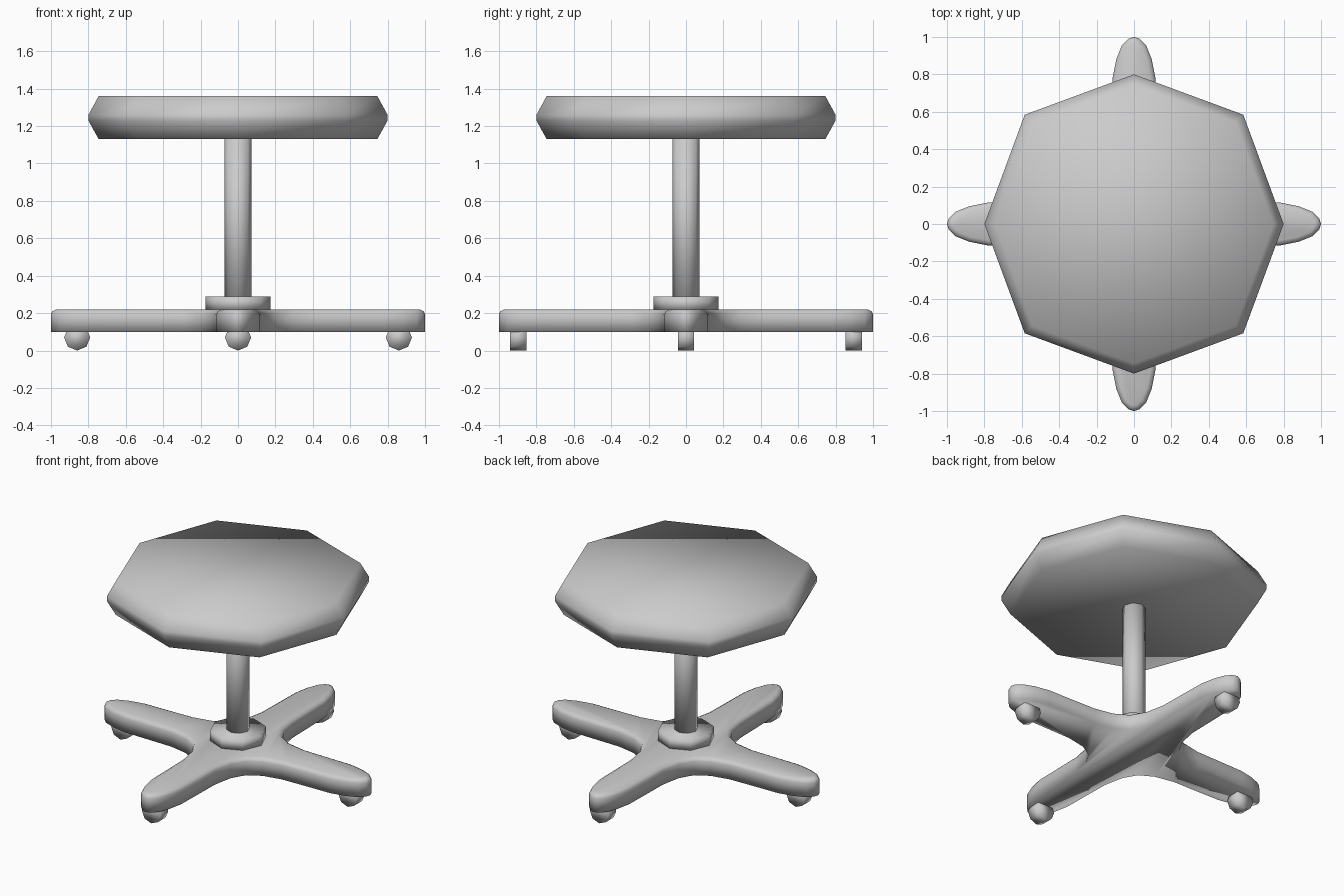
import bpy, bmesh, math
from mathutils import Vector

if "Cube" in bpy.data.objects:
    bpy.data.objects.remove(bpy.data.objects["Cube"])


def loft(name, rings):
    """Closed, smooth-shaded skin through equal-length rings of 3D points."""
    bm = bmesh.new()
    loops = [[bm.verts.new(p) for p in ring] for ring in rings]
    n = len(loops[0])
    for a, b in zip(loops, loops[1:]):
        for i in range(n):
            j = (i + 1) % n
            bm.faces.new((a[i], a[j], b[j], b[i]))
    bm.faces.new(loops[0][::-1])
    bm.faces.new(loops[-1])
    bmesh.ops.recalc_face_normals(bm, faces=bm.faces)
    for f in bm.faces:
        f.smooth = True
    me = bpy.data.meshes.new(name)
    bm.to_mesh(me)
    bm.free()
    ob = bpy.data.objects.new(name, me)
    bpy.context.collection.objects.link(ob)
    return ob


def ring(r, z, n=8, diag=1.0):
    """Polygon ring; diag scales every second corner."""
    pts = []
    for i in range(n):
        a = 2 * math.pi * i / n
        k = r * (diag if i % 2 else 1.0)
        pts.append((k * math.cos(a), k * math.sin(a), z))
    return pts


# Padded octagonal seat
loft("seat", [ring(r, z, diag=1.033) for r, z in
              ((0.745, 1.13), (0.8, 1.23), (0.8, 1.26), (0.745, 1.36))])

# Column and collar
loft("column", [ring(0.072, 0.2), ring(0.072, 1.135)])
loft("collar", [ring(0.175, 0.215), ring(0.175, 0.29)])

# Four-armed base: half an arm outline, mirrored on the diagonal and rotated
half = [(1.0, 0.0), (0.99, 0.03), (0.955, 0.065), (0.88, 0.095), (0.78, 0.115),
        (0.42, 0.122), (0.29, 0.148), (0.2, 0.2)]
quarter = half + [(y, x) for x, y in half[-2:0:-1]]
outline = []
for q in range(4):
    for x, y in quarter:
        outline.append(Vector((x, y)))
        x, y = -y, x
    quarter = [(-y, x) for x, y in quarter]


def inset(pts, d):
    out = []
    for i, p in enumerate(pts):
        t = (pts[(i + 1) % len(pts)] - pts[i - 1]).normalized()
        out.append(p + Vector((-t.y, t.x)) * d)
    return out


loft("base", [[(p.x, p.y, z) for p in inset(outline, d)]
              for d, z in ((0, 0.1), (0, 0.195), (0.008, 0.21), (0.027, 0.22))])

# Caster wheels, axles along y
for name, cx, cy in (("right", 0.86, 0), ("left", -0.86, 0),
                     ("back", 0, 0.897), ("front", 0, -0.897)):
    loft(name + "_caster", [[(cx + x, cy + w, 0.07 + y) for x, y, _ in ring(0.07, 0)]
                            for w in (-0.043, 0.043)])
